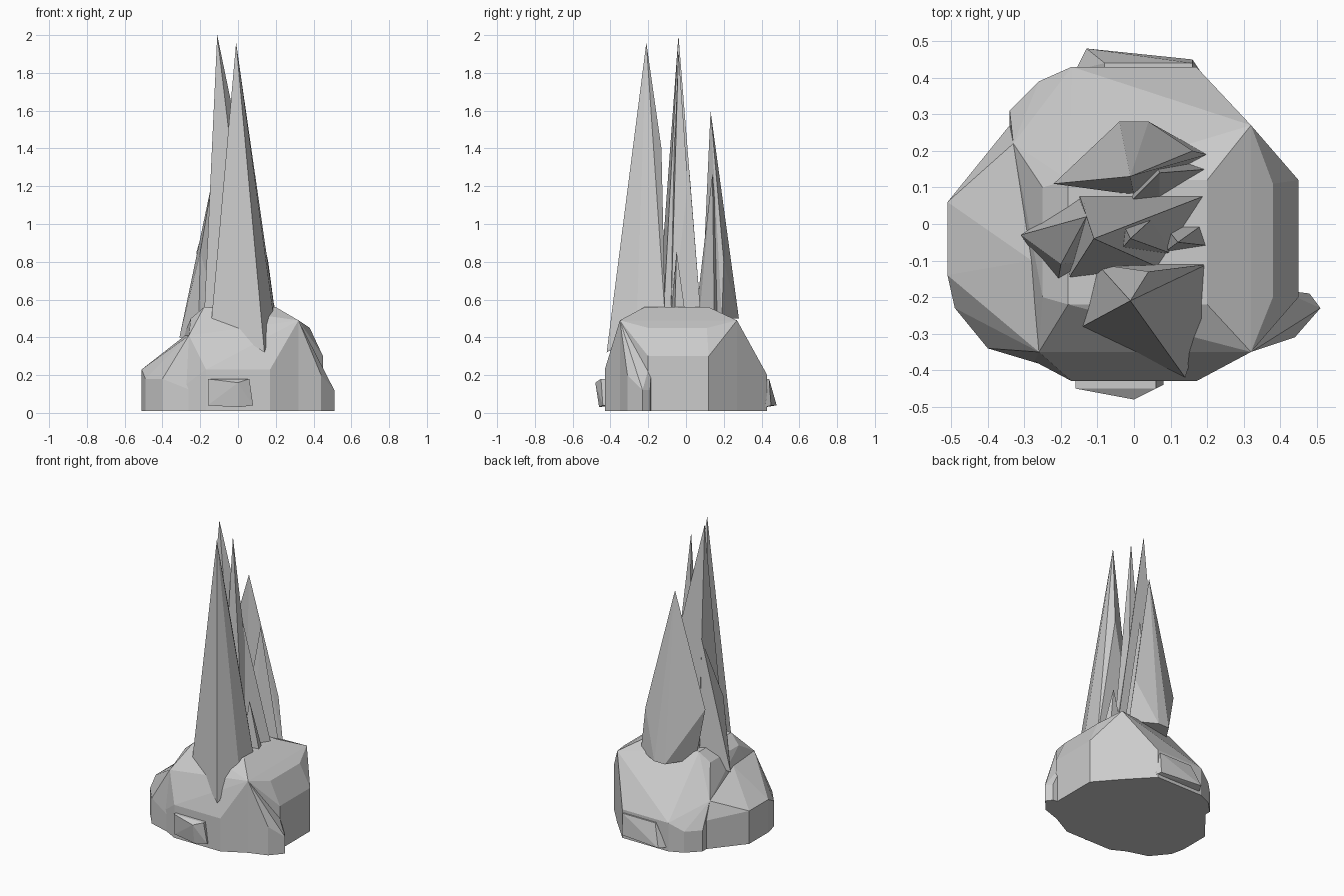
import bpy
import bmesh

cube = bpy.data.objects.get("Cube")
if cube:
    bpy.data.objects.remove(cube, do_unlink=True)

stone = bpy.data.materials.new("grey_stone")
stone.use_nodes = True
GREY = (0.6, 0.6, 0.6, 1)
stone.diffuse_color = GREY
stone.node_tree.nodes["Principled BSDF"].inputs["Base Color"].default_value = GREY

FLOOR = 0.01
SPIKE_FOOT = 0.5


def chunk(name, points):
    """Faceted stone: the convex hull of its corner points."""
    bm = bmesh.new()
    for point in points:
        bm.verts.new(point)
    hull = bmesh.ops.convex_hull(bm, input=bm.verts)
    inner = {v for v in hull["geom_interior"] if isinstance(v, bmesh.types.BMVert)}
    bmesh.ops.delete(bm, geom=list(inner), context='VERTS')
    bmesh.ops.recalc_face_normals(bm, faces=bm.faces)
    mesh = bpy.data.meshes.new(name)
    bm.to_mesh(mesh)
    bm.free()
    mesh.materials.append(stone)
    bpy.context.collection.objects.link(bpy.data.objects.new(name, mesh))


def layer(left, right, front, back, z):
    """Four corners of a level rectangle."""
    return [(x, y, z) for x in (left, right) for y in (front, back)]


def wall(outline, top):
    """Upright corners standing on the floor."""
    return [(x, y, z) for x, y in outline for z in (FLOOR, top)]


def spike(name, tip, foot, extra=()):
    """Stone blade: one tip over a level foot outline, plus any stray corners."""
    chunk(name, [tip, *extra] + [(x, y, SPIKE_FOOT) for x, y in foot])


# Main boulder: upright walls, sloping shoulders and a flat plateau
chunk("boulder",
      wall([(-0.17, -0.43), (0.17, -0.43)], top=0.23)
      + wall([(0.45, -0.2), (0.45, 0.12)], top=0.3)
      + wall([(0.32, -0.35), (0.32, 0.27)], top=0.49)
      + wall([(0.17, 0.43), (-0.17, 0.43)], top=0.2)
      + wall([(-0.26, 0.39), (-0.34, 0.31)], top=0.15)
      + wall([(-0.34, -0.34)], top=0.1)
      + [(-0.26, -0.35, 0.41), (-0.33, 0.22, 0.31)]
      + layer(left=0.3, right=0.38, front=-0.2, back=0.11, z=0.45)
      + layer(left=-0.25, right=0.2, front=-0.2, back=0.1, z=0.5)
      + layer(left=-0.18, right=0.2, front=-0.22, back=0.12, z=0.56))

# Side boulders leaning on the main one
chunk("right_boulder",
      wall([(-0.51, 0.06), (-0.51, -0.14)], top=0.23)
      + wall([(-0.49, -0.23), (-0.4, -0.34)], top=0.18)
      + wall([(-0.34, 0.27)], top=0.2)
      + wall([(-0.2, -0.4), (-0.2, 0.2)], top=0.1)
      + [(-0.33, 0.22, 0.31), (-0.26, -0.35, 0.41), (-0.28, -0.1, 0.41)])
chunk("left_boulder",
      wall([(0.48, -0.19), (0.51, -0.23)], top=0.12)
      + wall([(0.44, -0.31)], top=0.2)
      + wall([(0.32, -0.35)], top=0.49)
      + wall([(0.4, -0.18)], top=0.3))

# Small stones at the foot
chunk("front_stone",
      layer(left=-0.16, right=0.08, front=-0.44, back=-0.4, z=0.04)
      + layer(left=-0.16, right=0.06, front=-0.45, back=-0.4, z=0.18)
      + [(0, -0.48, 0.16), (0, -0.46, 0.03)])
chunk("back_stone",
      layer(left=-0.16, right=0.18, front=0.36, back=0.42, z=0.03)
      + layer(left=-0.08, right=0.16, front=0.36, back=0.44, z=0.18)
      + [(-0.13, 0.48, 0.04), (0.16, 0.45, 0.04)])

# Tall spikes
spike("front_spike", tip=(-0.01, -0.21, 1.96),
      foot=[(-0.14, -0.28), (0.19, -0.26), (0.2, -0.11), (-0.1, -0.11)],
      extra=[(0.14, -0.42, 0.32), (0.04, -0.13, 1.4)])
spike("middle_spike", tip=(-0.11, -0.04, 2),
      foot=[(0.2, 0.08), (0.07, -0.12), (-0.18, -0.15), (-0.15, 0.08)])
spike("inner_spike", tip=(-0.01, -0.04, 1.92),
      foot=[(0.1, -0.08), (-0.06, -0.1), (-0.06, 0.06), (0.1, 0.06)])
spike("back_spike", tip=(-0.01, 0.13, 1.6),
      foot=[(-0.15, 0.11), (-0.04, 0.28), (0.04, 0.28), (0.2, 0.19), (0, 0.08)],
      extra=[(-0.22, 0.11, 0.85), (0.16, 0.2, 0.8)])

# Shorter shards between them
spike("right_shard", tip=(-0.13, 0.02, 1.26),
      foot=[(-0.1, -0.1), (-0.14, 0.08)],
      extra=[(-0.2, -0.11, 0.85), (-0.31, -0.03, 0.4), (-0.21, -0.17, 0.36)])
spike("back_shard", tip=(0.07, 0.14, 1.27),
      foot=[(0.2, 0.15), (0.07, 0.07), (-0.02, 0.05), (0.05, 0.2)])
spike("left_shard", tip=(0.12, -0.05, 0.86),
      foot=[(0.21, -0.06), (0.19, 0), (0.08, -0.08), (0.08, 0)])
